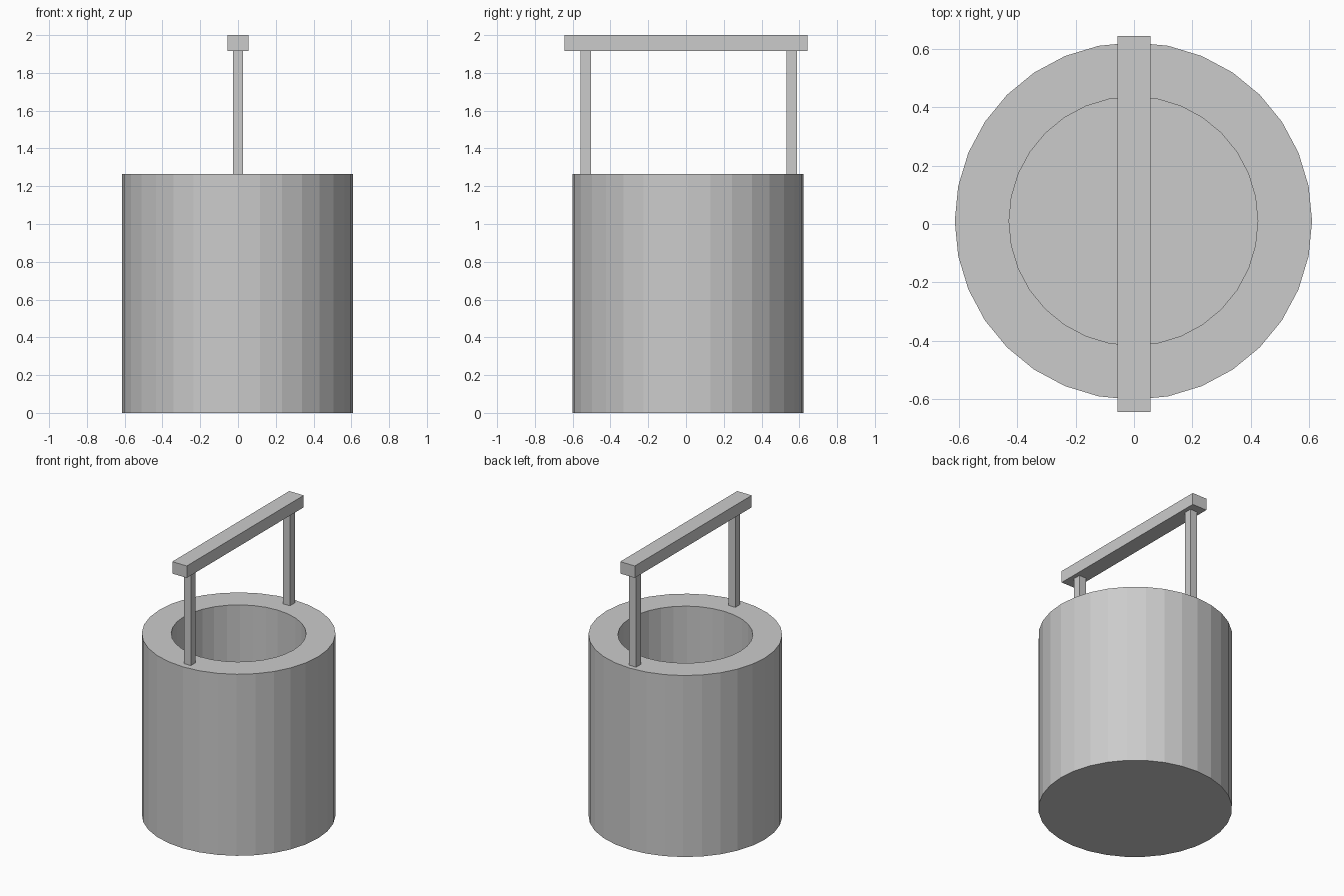
import bpy, bmesh, math

if "Cube" in bpy.data.objects:
    bpy.data.objects.remove(bpy.data.objects["Cube"])

SIDES = 32


def add_object(name, bm):
    bmesh.ops.recalc_face_normals(bm, faces=bm.faces[:])
    mesh = bpy.data.meshes.new(name)
    bm.to_mesh(mesh)
    bm.free()
    obj = bpy.data.objects.new(name, mesh)
    bpy.context.collection.objects.link(obj)
    return obj


def box(name, x, y, z):
    """Box from (min, max) ranges on each axis."""
    bm = bmesh.new()
    bmesh.ops.create_cube(bm, size=1)
    for v in bm.verts:
        v.co = [(lo + hi) / 2 + c * (hi - lo) for c, (lo, hi) in zip(v.co, (x, y, z))]
    return add_object(name, bm)


def lathe(name, profile, centre):
    """Stack of rings (radius, z), capped at both ends."""
    bm = bmesh.new()
    rings = []
    for r, z in profile:
        rings.append([bm.verts.new((centre[0] + r * math.cos(2 * math.pi * i / SIDES),
                                    centre[1] + r * math.sin(2 * math.pi * i / SIDES), z))
                      for i in range(SIDES)])
    for a, b in zip(rings, rings[1:]):
        for i in range(SIDES):
            j = (i + 1) % SIDES
            bm.faces.new((a[i], a[j], b[j], b[i]))
    bm.faces.new(rings[0])
    bm.faces.new(rings[-1])
    return add_object(name, bm)


# Round well wall: outside, flat rim, inside shaft and floor
RIM = 1.265
lathe("well_wall", [(0.612, 0), (0.612, RIM), (0.426, RIM), (0.426, 0.1)], (-0.002, 0.01))

# Two upright posts standing on the rim
for name, y in (("front_post", -0.531), ("back_post", 0.56)):
    box(name, (-0.027, 0.027), (y - 0.027, y + 0.027), (RIM, 1.917))

# Crossbar over the posts
box("crossbar", (-0.056, 0.056), (-0.644, 0.644), (1.917, 2.0))
